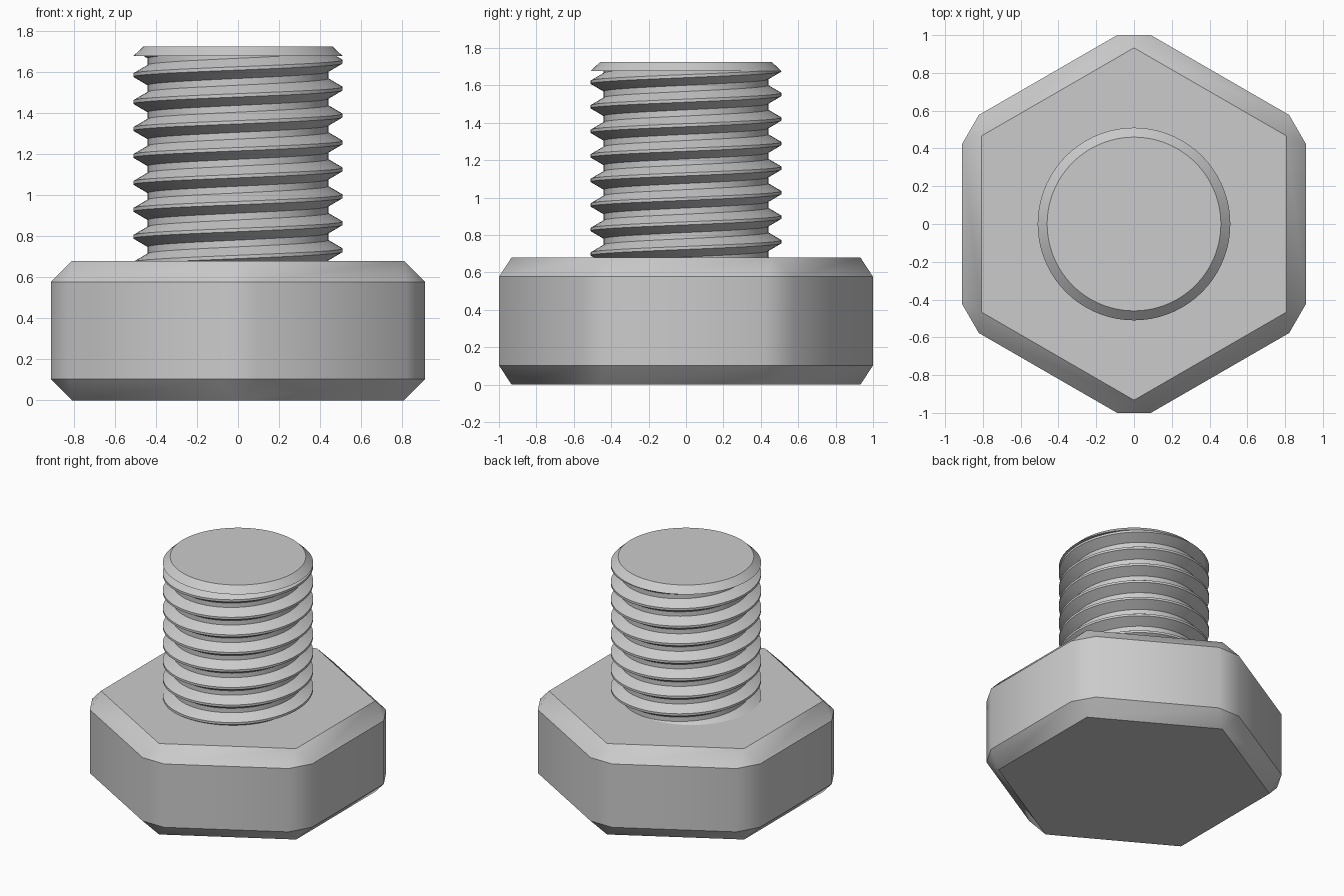
import bpy, bmesh, math

if "Cube" in bpy.data.objects:
    bpy.data.objects.remove(bpy.data.objects["Cube"])

metal = bpy.data.materials.new("grey_metal")
metal.diffuse_color = (0.6, 0.6, 0.6, 1)
metal.use_nodes = True
metal.node_tree.nodes["Principled BSDF"].inputs["Base Color"].default_value = metal.diffuse_color


def finish(name, bm, angle):
    mesh = bpy.data.meshes.new(name)
    bm.to_mesh(mesh)
    bm.free()
    mesh.materials.append(metal)
    ob = bpy.data.objects.new(name, mesh)
    bpy.context.collection.objects.link(ob)
    bpy.ops.object.select_all(action='DESELECT')
    ob.select_set(True)
    bpy.context.view_layer.objects.active = ob
    bpy.ops.object.shade_smooth_by_angle(angle=math.radians(angle))
    return ob


# Hexagonal head: prism with corners on the y axis, every edge chamfered
HEAD_R, HEAD_H, CHAMFER = 1.0515, 0.68, 0.103
bm = bmesh.new()
rings = [[bm.verts.new((HEAD_R * math.cos(math.radians(90 + 60 * i)),
                        HEAD_R * math.sin(math.radians(90 + 60 * i)), z))
          for i in range(6)] for z in (0, HEAD_H)]
bm.faces.new(rings[0][::-1])
bm.faces.new(rings[1])
for i in range(6):
    j = (i + 1) % 6
    bm.faces.new((rings[0][i], rings[0][j], rings[1][j], rings[1][i]))
bmesh.ops.bevel(bm, geom=bm.edges[:], offset=CHAMFER, offset_type='OFFSET',
                segments=1, profile=0.5, affect='EDGES')
finish("hex_head", bm, 32)

# Threaded shank: right-hand helical sweep of a trapezoid thread profile
ROOT, CREST, PITCH, SEG, TURNS = 0.44, 0.51, 0.1312, 72, 12
CAP_Z, TOP_Z = 1.677, 1.724
profile = [(-PITCH / 16, CREST), (PITCH / 16, CREST),
           (PITCH * 3 / 8, ROOT), (PITCH * 5 / 8, ROOT)]
start = 0.797 - PITCH * 3.5
bm = bmesh.new()
cols = []
for s in range(SEG):
    a = math.tau * s / SEG
    cols.append([bm.verts.new((r * math.cos(a), r * math.sin(a),
                               start + PITCH * (t + s / SEG) + dz))
                 for t in range(TURNS) for dz, r in profile])
for s in range(SEG):
    nxt, shift = (cols[s + 1], 0) if s < SEG - 1 else (cols[0], 4)
    for k in range(TURNS * 4 - 1 - shift):
        bm.faces.new((cols[s][k], nxt[k + shift],
                      nxt[k + 1 + shift], cols[s][k + 1]))
# Trim the sweep inside the head and under the end cap
for z, up in ((0.66, -1), (CAP_Z, 1)):
    bmesh.ops.bisect_plane(bm, geom=bm.verts[:] + bm.edges[:] + bm.faces[:],
                           plane_co=(0, 0, z), plane_no=(0, 0, up),
                           clear_outer=True)
finish("threaded_shank", bm, 25)

# Chamfered end cap of the shank
bm = bmesh.new()
bmesh.ops.create_cone(bm, cap_ends=True, segments=SEG, radius1=CREST,
                      radius2=0.46, depth=TOP_Z - CAP_Z)
bmesh.ops.translate(bm, verts=bm.verts[:], vec=(0, 0, (TOP_Z + CAP_Z) / 2))
finish("shank_end", bm, 25)
